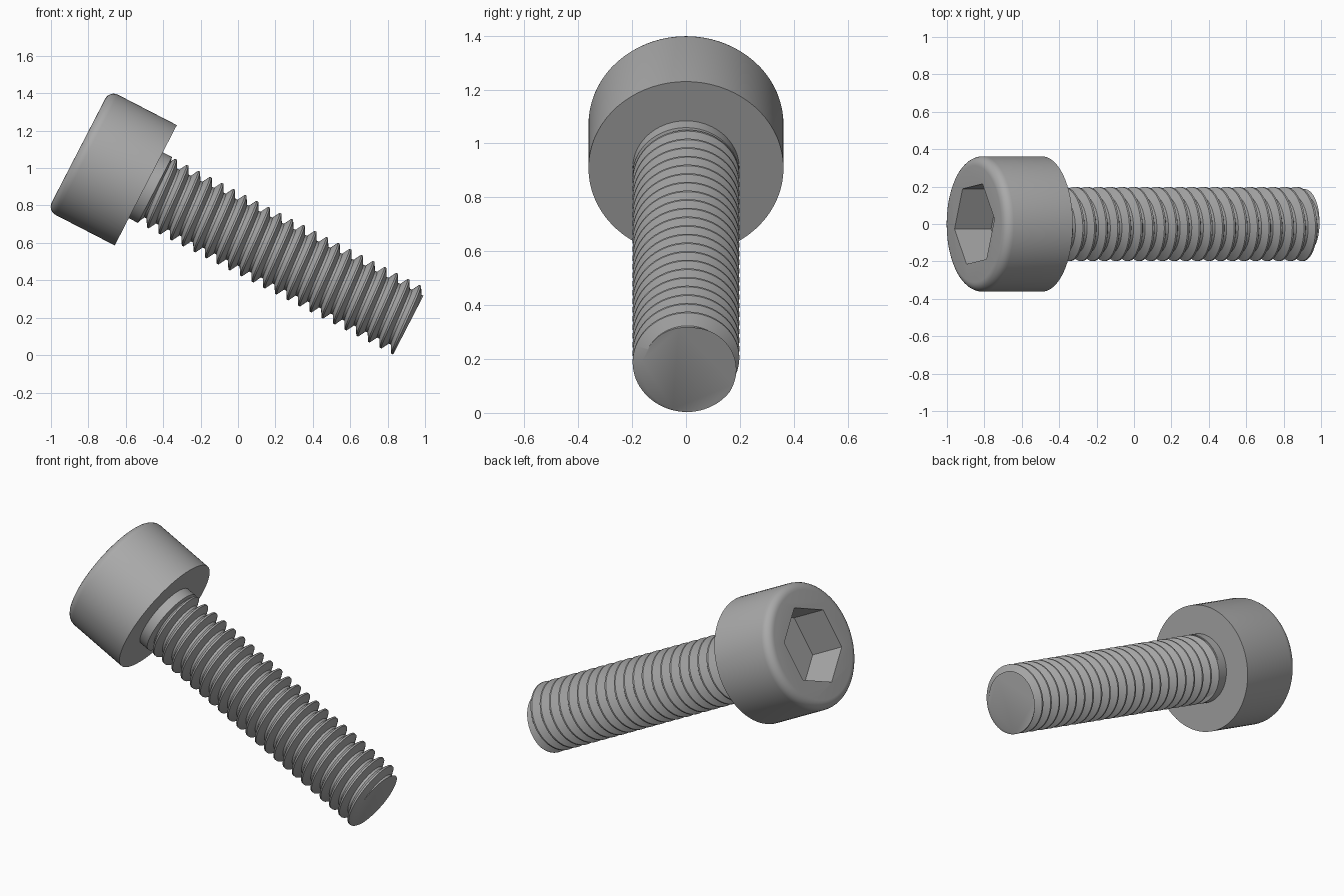
import bpy
import bmesh
import math
from mathutils import Matrix

cube = bpy.data.objects.get("Cube")
if cube:
    bpy.data.objects.remove(cube, do_unlink=True)

# Dimensions; parts are built along local Z, with the head underside at the origin
HEAD_R, HEAD_H, FILLET = 0.362, 0.405, 0.05
SHANK_R, ROOT_R, LENGTH = 0.198, 0.156, 1.59
PITCH, COLLAR = 0.07, 0.055
HEX_R, HEX_DEPTH, HEX_TURN = 0.234, 0.22, math.radians(53.5)
SEGMENTS = 72
PLACE = Matrix.Translation((-0.493, 0, 0.908)) @ Matrix.Rotation(math.radians(117.3), 4, "Y")

# Steel material
steel = bpy.data.materials.new("grey_steel")
steel.use_nodes = True
COLOUR = (0.4, 0.4, 0.4, 1)
steel.diffuse_color = COLOUR
steel.node_tree.nodes["Principled BSDF"].inputs["Base Color"].default_value = COLOUR


def finish(bm, name):
    bmesh.ops.recalc_face_normals(bm, faces=bm.faces)
    mesh = bpy.data.meshes.new(name)
    bm.to_mesh(mesh)
    bm.free()
    mesh.materials.append(steel)
    obj = bpy.data.objects.new(name, mesh)
    bpy.context.collection.objects.link(obj)
    obj.matrix_world = PLACE
    return obj


def smooth(obj):
    bpy.ops.object.select_all(action="DESELECT")
    obj.select_set(True)
    bpy.context.view_layer.objects.active = obj
    bpy.ops.object.shade_smooth_by_angle(angle=math.radians(30))


def lathe(profile, name, sides=SEGMENTS, turn=0.0):
    """Stack rings of (radius, height) and cap both ends."""
    bm = bmesh.new()
    rings = []
    for r, z in profile:
        angles = [turn + math.tau * i / sides for i in range(sides)]
        rings.append([bm.verts.new((r * math.cos(a), r * math.sin(a), z)) for a in angles])
    for low, high in zip(rings, rings[1:]):
        for i in range(sides):
            j = (i + 1) % sides
            bm.faces.new((low[i], low[j], high[j], high[i]))
    bm.faces.new(rings[0])
    bm.faces.new(rings[-1])
    return finish(bm, name)


# Cylindrical head with a rounded outer rim
rim = []
for k in range(7):
    a = math.pi / 2 * k / 6
    rim.append((HEAD_R - FILLET + FILLET * math.cos(a),
                -(HEAD_H - FILLET) - FILLET * math.sin(a)))
head = lathe([(HEAD_R, 0)] + rim, "head")

# Hexagonal socket cut into the head
cutter = lathe([(HEX_R, -HEAD_H - 0.1), (HEX_R, -HEAD_H + HEX_DEPTH)],
               "socket_cutter", 6, HEX_TURN)
cutter.hide_render = True
cut = head.modifiers.new("socket", "BOOLEAN")
cut.operation = "DIFFERENCE"
cut.solver = "EXACT"
cut.object = cutter
bpy.context.view_layer.objects.active = head
bpy.ops.object.modifier_apply(modifier=cut.name)
bpy.data.objects.remove(cutter, do_unlink=True)
smooth(head)

# Plain collar under the head
collar = lathe([(SHANK_R, -0.01), (SHANK_R, COLLAR), (ROOT_R, COLLAR + 0.012)], "collar")
smooth(collar)

# Helical thread: one tooth section swept round, each turn joined to the next
tooth = [(SHANK_R, -0.07), (SHANK_R, 0.07), (ROOT_R, 0.4), (ROOT_R, 0.6)]
bm = bmesh.new()
phase = math.radians(30)
turns = math.ceil(LENGTH / PITCH) + 2
start = LENGTH - (turns - 1) * PITCH
columns = []
for i in range(turns * SEGMENTS + 1):
    a = math.tau * i / SEGMENTS
    x, y = math.cos(a + phase), math.sin(a + phase)
    base = start + PITCH * i / SEGMENTS
    columns.append([bm.verts.new((r * x, r * y, base + PITCH * t)) for r, t in tooth])
for i in range(len(columns) - 1):
    near, far = list(columns[i]), list(columns[i + 1])
    if i + 1 + SEGMENTS < len(columns):
        near.append(columns[i + SEGMENTS][0])
        far.append(columns[i + 1 + SEGMENTS][0])
    for j in range(len(near) - 1):
        bm.faces.new((near[j], far[j], far[j + 1], near[j + 1]))

# Trim the thread square at both ends and cap it
for height, normal in ((LENGTH, 1), (0.02, -1)):
    geom = bm.verts[:] + bm.edges[:] + bm.faces[:]
    result = bmesh.ops.bisect_plane(bm, geom=geom, dist=1e-6, plane_co=(0, 0, height),
                                    plane_no=(0, 0, normal), clear_outer=True)
    edges = [e for e in result["geom_cut"]
             if isinstance(e, bmesh.types.BMEdge) and e.is_boundary]
    bmesh.ops.holes_fill(bm, edges=edges, sides=0)
thread = finish(bm, "threaded_shank")
smooth(thread)
